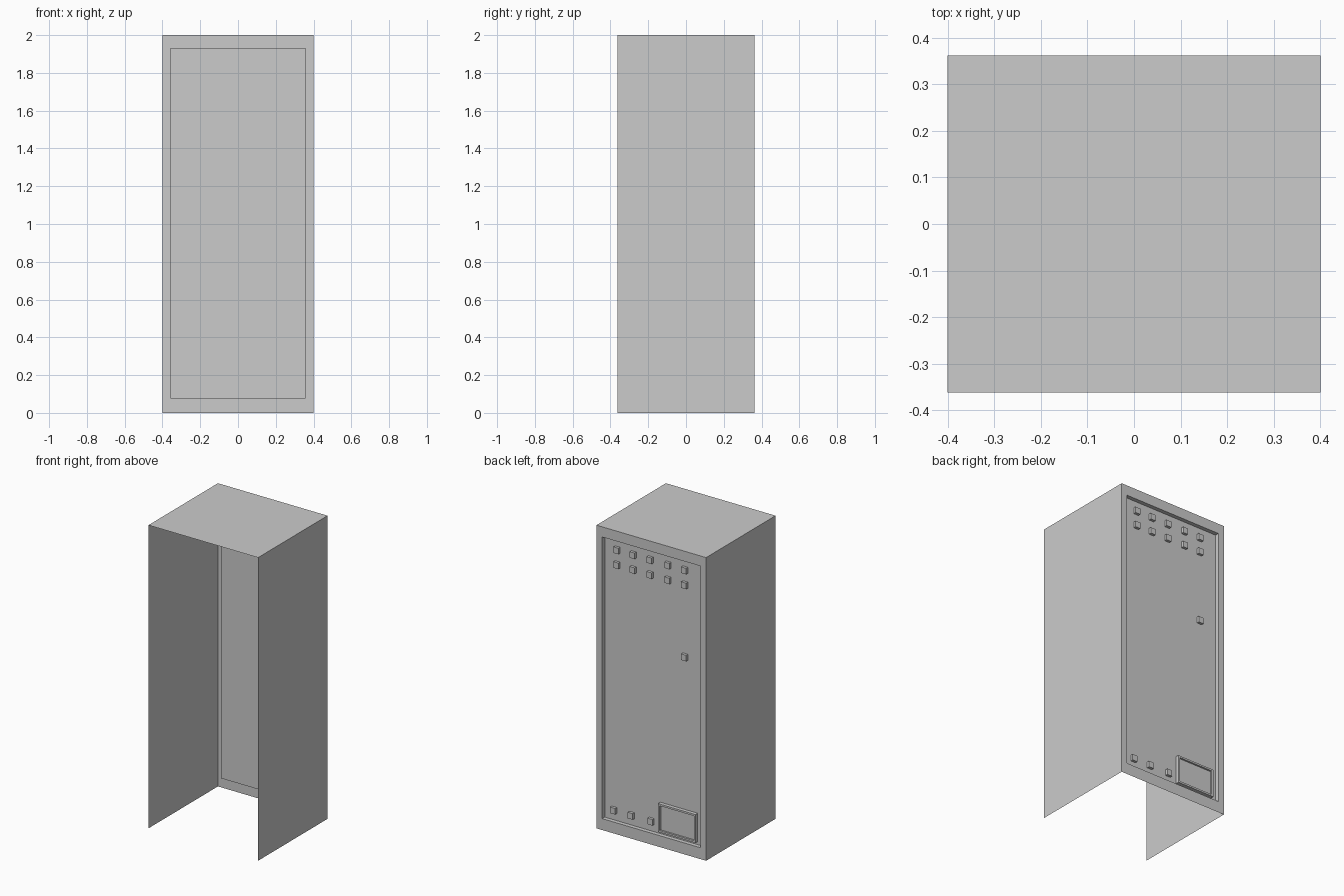
import bpy, bmesh

if "Cube" in bpy.data.objects:
    bpy.data.objects.remove(bpy.data.objects["Cube"])

W, D, H = 0.4, 0.362, 2.0      # half width, half depth, height
RECESS = 0.027                 # depth of the back door recess
PANEL_Y = D - RECESS


def finish(name, bm):
    mesh = bpy.data.meshes.new(name)
    bm.to_mesh(mesh)
    bm.free()
    obj = bpy.data.objects.new(name, mesh)
    bpy.context.collection.objects.link(obj)
    return obj


def rect(bm, x0, x1, z0, z1, y):
    """Ring of four vertices, counter-clockwise as seen from the back (+y)."""
    return [bm.verts.new((x, y, z)) for x, z in ((x1, z0), (x0, z0), (x0, z1), (x1, z1))]


def bridge(bm, a, b):
    for i in range(4):
        j = (i + 1) % 4
        bm.faces.new((a[i], a[j], b[j], b[i]))


def stepped(name, rings):
    """Nested rectangles joined by walls and capped by the last one."""
    bm = bmesh.new()
    loops = [rect(bm, *r) for r in rings]
    for a, b in zip(loops, loops[1:]):
        bridge(bm, a, b)
    bm.faces.new(loops[-1])
    return finish(name, bm)


def box(name, x, z, w, h, depth):
    """Small block standing on the recessed panel."""
    return stepped(name, [(x - w / 2, x + w / 2, z - h / 2, z + h / 2, PANEL_Y),
                          (x - w / 2, x + w / 2, z - h / 2, z + h / 2, PANEL_Y + depth)])


# Thin sheet housing: two sides and a roof, open at the front and underneath
bm = bmesh.new()
front = rect(bm, -W, W, 0, H, -D)
back = rect(bm, -W, W, 0, H, D)
for i in (1, 2, 3):
    j = (i + 1) % 4
    bm.faces.new((back[j], back[i], front[i], front[j]))
finish("housing", bm)

# Back wall: outer frame stepping in to a recessed panel
stepped("back_panel", [(-W, W, 0, H, D),
                       (-0.358, 0.358, 0.075, 1.933, D),
                       (-0.358, 0.358, 0.075, 1.933, PANEL_Y)])

# Two rows of small blocks near the top
for z in (1.865, 1.767):
    for x in (0.265, 0.146, 0.022, -0.108, -0.23):
        box("upper_block", x, z, 0.036, 0.04, 0.018)

# Single latch block, and three blocks along the bottom
box("latch_block", -0.23, 1.291, 0.036, 0.04, 0.018)
for x in (0.288, 0.16, 0.016):
    box("lower_block", x, 0.142, 0.036, 0.04, 0.018)

# Raised plate with a thin rim
x0, x1, z0, z1, r = -0.32, -0.047, 0.095, 0.282, 0.012
top = PANEL_Y + 0.024
stepped("rimmed_plate", [(x0, x1, z0, z1, PANEL_Y),
                         (x0, x1, z0, z1, top),
                         (x0 + r, x1 - r, z0 + r, z1 - r, top),
                         (x0 + r, x1 - r, z0 + r, z1 - r, top - 0.012)])
